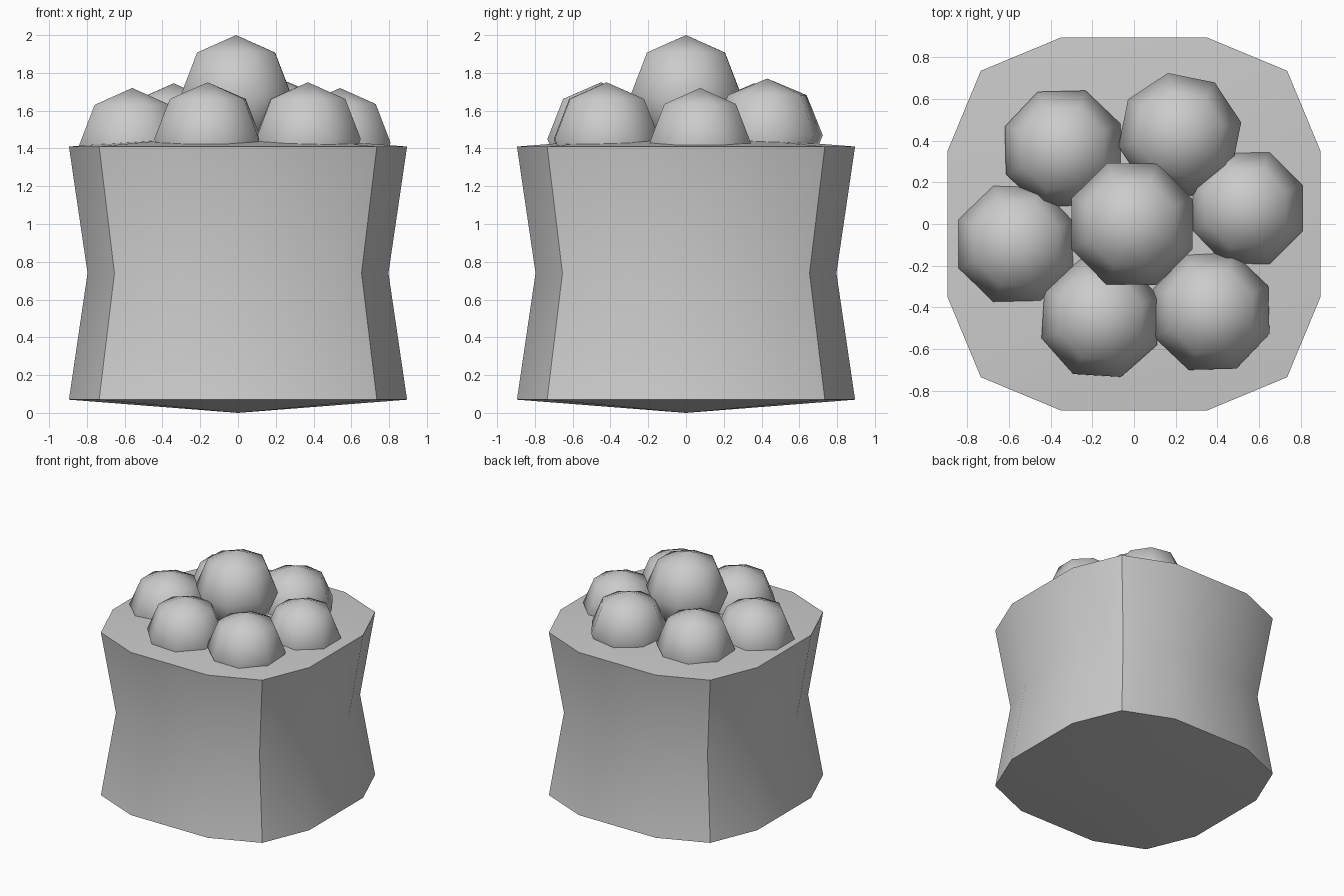
import bpy, bmesh
from math import radians

if "Cube" in bpy.data.objects:
    bpy.data.objects.remove(bpy.data.objects["Cube"])


def finish(bm, name, angle):
    bmesh.ops.recalc_face_normals(bm, faces=bm.faces[:])
    mesh = bpy.data.meshes.new(name)
    bm.to_mesh(mesh)
    bm.free()
    obj = bpy.data.objects.new(name, mesh)
    bpy.context.collection.objects.link(obj)
    bpy.ops.object.select_all(action='DESELECT')
    obj.select_set(True)
    bpy.context.view_layer.objects.active = obj
    bpy.ops.object.shade_smooth_by_angle(angle=radians(angle))
    return obj


# Waisted twelve-sided tub with shallow pointed caps at top and bottom
corner = [(0.895, -0.35), (0.895, 0.35), (0.735, 0.735)]
outline = []
for c, s in [(1, 0), (0, 1), (-1, 0), (0, -1)]:
    outline += [(c * x - s * y, s * x + c * y) for x, y in corner]

bm = bmesh.new()
rings = []
for z, k in [(0.07, 1.0), (0.74, 0.89), (1.41, 1.0)]:
    rings.append([bm.verts.new((x * k, y * k, z)) for x, y in outline])
base_tip = bm.verts.new((0, 0, 0))
top_tip = bm.verts.new((0, 0, 1.48))
n = len(outline)
for i in range(n):
    j = (i + 1) % n
    for a, b in zip(rings, rings[1:]):
        bm.faces.new((a[i], a[j], b[j], b[i]))
    bm.faces.new((base_tip, rings[0][j], rings[0][i]))
    bm.faces.new((top_tip, rings[-1][i], rings[-1][j]))
finish(bm, "tub", 40)


# Low-poly balls heaped on top: x, y, top height, radius, turn
balls = [
    (-0.01, 0.0, 2.0, 0.315, 22),
    (-0.34, 0.36, 1.745, 0.30, 24),
    (0.22, 0.43, 1.77, 0.30, 11),
    (0.54, 0.075, 1.72, 0.29, 22.5),
    (0.37, -0.42, 1.75, 0.30, 24),
    (-0.16, -0.45, 1.75, 0.30, 19),
    (-0.56, -0.095, 1.72, 0.305, 22.5),
]
for i, (x, y, top, r, turn) in enumerate(balls):
    bm = bmesh.new()
    bmesh.ops.create_uvsphere(bm, u_segments=8, v_segments=4, radius=r)
    ball = finish(bm, f"ball_{i + 1}", 80)
    ball.location = (x, y, top - r)
    ball.rotation_euler.z = radians(turn)
